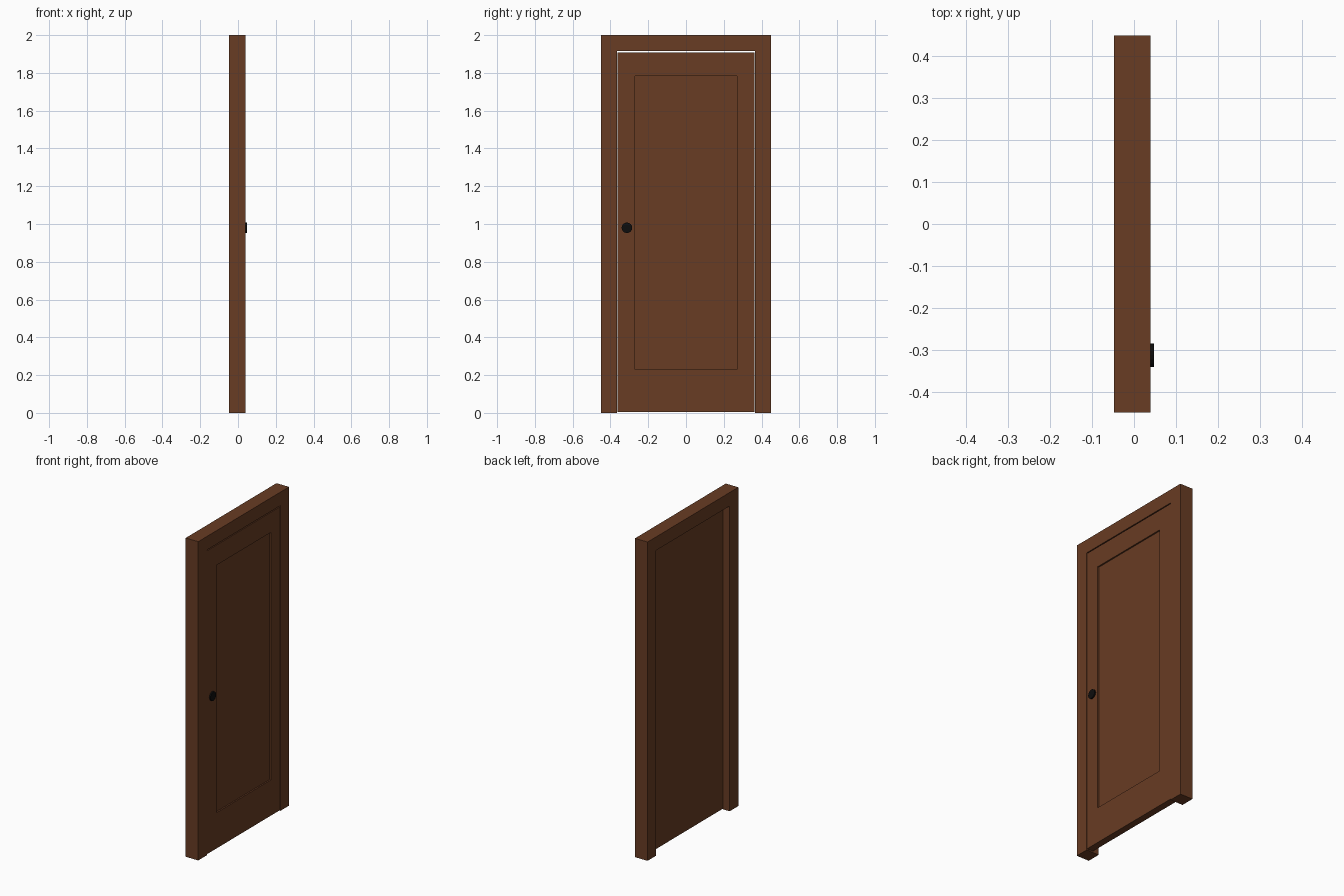
import bpy, bmesh, math
from mathutils import Matrix

if "Cube" in bpy.data.objects:
    bpy.data.objects.remove(bpy.data.objects["Cube"])

BACK, FRONT = -0.048, 0.039      # frame depth along x


def material(name, rgb):
    m = bpy.data.materials.new(name)
    m.diffuse_color = (*rgb, 1)
    m.use_nodes = True
    m.node_tree.nodes["Principled BSDF"].inputs["Base Color"].default_value = m.diffuse_color
    return m


def finish(name, bm, mat):
    bmesh.ops.recalc_face_normals(bm, faces=bm.faces)
    me = bpy.data.meshes.new(name)
    bm.to_mesh(me)
    bm.free()
    me.materials.append(mat)
    ob = bpy.data.objects.new(name, me)
    bpy.context.collection.objects.link(ob)
    return ob


def extrude_profile(bm, points, x0, x1):
    """Extrude a (y, z) outline from x0 to x1 and return the x1 cap."""
    base = bm.faces.new([bm.verts.new((x0, y, z)) for y, z in points])
    res = bmesh.ops.extrude_face_region(bm, geom=[base], use_keep_orig=True)
    verts = [g for g in res["geom"] if isinstance(g, bmesh.types.BMVert)]
    bmesh.ops.translate(bm, verts=verts, vec=(x1 - x0, 0, 0))
    return next(g for g in res["geom"] if isinstance(g, bmesh.types.BMFace))


wood = material("brown wood", (0.138, 0.045, 0.017))
black = material("black metal", (0.004, 0.004, 0.004))

# Door frame: two posts and a header as one U-shaped profile
bm = bmesh.new()
half = [(0.45, 2.0), (0.45, 0.0), (0.364, 0.0), (0.364, 1.915)]
extrude_profile(bm, half + [(-y, z) for y, z in reversed(half)], BACK, FRONT)
finish("door_frame", bm, wood)

# Door leaf: flush with the front, recessed at the back, sunken front panel
bm = bmesh.new()
w, z0, z1 = 0.362, 0.006, 1.909
cap = extrude_profile(bm, [(-w, z0), (w, z0), (w, z1), (-w, z1)], -0.004, FRONT)
bm.normal_update()
bmesh.ops.inset_region(bm, faces=[cap], thickness=0.05)
for v in cap.verts:
    v.co.y = math.copysign(0.27, v.co.y)
    v.co.z = 1.783 if v.co.z > 1 else 0.23
panel = bmesh.ops.extrude_discrete_faces(bm, faces=[cap])["faces"][0]
bmesh.ops.translate(bm, verts=panel.verts, vec=(-0.009, 0, 0))
finish("door_leaf", bm, wood)

# Door knob: short flat disc on the front
bm = bmesh.new()
bmesh.ops.create_cone(bm, cap_ends=True, segments=16, radius1=0.028, radius2=0.028,
                      depth=0.010,
                      matrix=Matrix.Translation((0.043, -0.313, 0.98))
                      @ Matrix.Rotation(math.pi / 2, 4, 'Y'))
finish("door_knob", bm, black)
